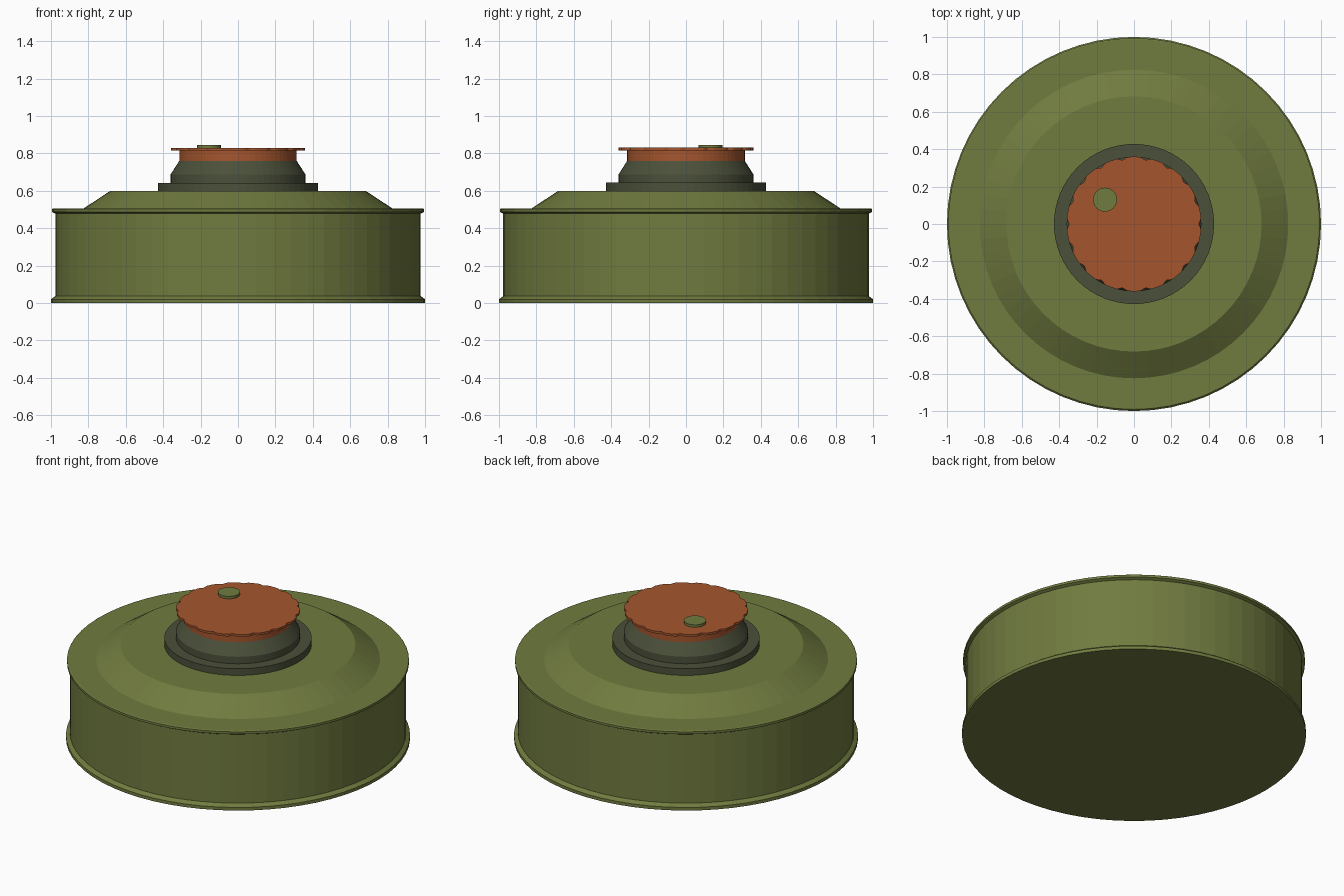
import bpy, bmesh, math

if "Cube" in bpy.data.objects:
    bpy.data.objects.remove(bpy.data.objects["Cube"])


def srgb(r, g, b):
    def lin(c):
        c /= 255
        return c / 12.92 if c <= 0.04045 else ((c + 0.055) / 1.055) ** 2.4
    return (lin(r), lin(g), lin(b), 1)


def material(name, rgb):
    m = bpy.data.materials.new(name)
    m.diffuse_color = srgb(*rgb)
    m.use_nodes = True
    m.node_tree.nodes["Principled BSDF"].inputs["Base Color"].default_value = m.diffuse_color
    return m


olive = material("olive_green", (112, 123, 63))
dark = material("dark_green_grey", (75, 80, 58))
rust = material("rust_orange", (165, 86, 46))


def lathe(name, profile, mat, segs=64, centre=(0, 0), radius_rule=None):
    """Turn a (radius, height) profile around z and cap both ends."""
    bm = bmesh.new()
    rings = []
    for r, z in profile:
        ring = []
        for i in range(segs):
            a = 2 * math.pi * i / segs
            k = r * (radius_rule(a) if radius_rule else 1)
            ring.append(bm.verts.new((centre[0] + k * math.cos(a),
                                      centre[1] + k * math.sin(a), z)))
        rings.append(ring)
    for lo, hi in zip(rings, rings[1:]):
        for i in range(segs):
            j = (i + 1) % segs
            bm.faces.new((lo[i], lo[j], hi[j], hi[i]))
    bm.faces.new(rings[0][::-1])
    bm.faces.new(rings[-1])
    me = bpy.data.meshes.new(name)
    bm.to_mesh(me)
    bm.free()
    me.materials.append(mat)
    ob = bpy.data.objects.new(name, me)
    bpy.context.collection.objects.link(ob)
    return ob


# Drum with bottom lip, top rim and raised bevelled lid
lathe("drum_body", [(1.0, 0), (1.0, 0.02), (0.977, 0.037), (0.977, 0.478),
                    (0.994, 0.487), (0.994, 0.502), (0.988, 0.506),
                    (0.825, 0.506), (0.682, 0.6)], olive)

# Stepped dark collar
lathe("collar", [(0.428, 0.6), (0.428, 0.643), (0.36, 0.643),
                 (0.36, 0.688), (0.314, 0.76)], dark)

# Cap neck and scalloped cap plate
lathe("cap_neck", [(0.314, 0.76), (0.314, 0.818)], rust)


def scallop(a):
    return 1 - 0.035 * max(0, math.cos(18 * a)) ** 2


lathe("cap_plate", [(0.36, 0.816), (0.36, 0.83)], rust, 216, radius_rule=scallop)

# Small off-centre button on the cap
lathe("cap_button", [(0.064, 0.83), (0.064, 0.846)], olive, 32, (-0.155, 0.13))
